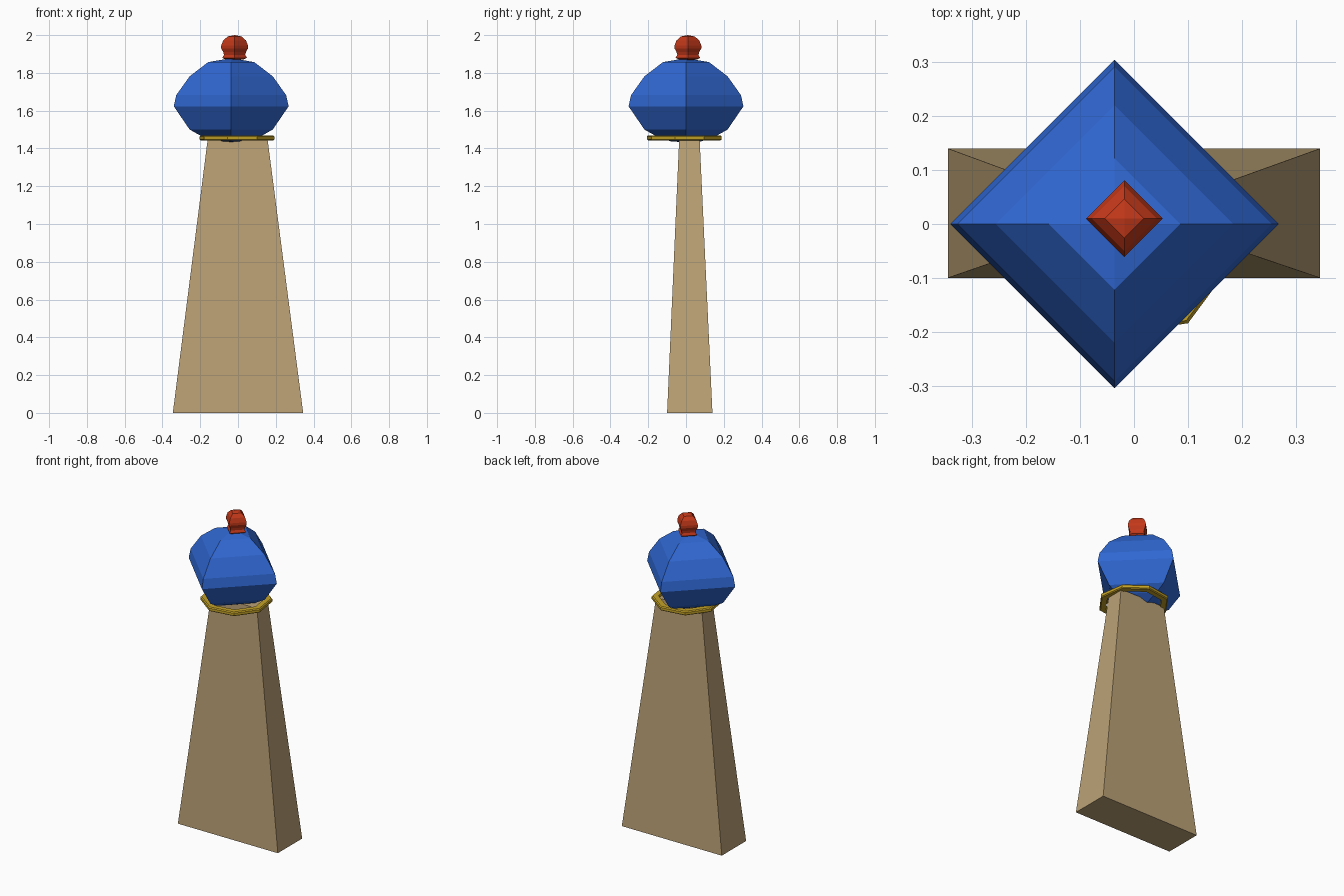
import bpy, bmesh
from math import cos, sin, pi, radians

if "Cube" in bpy.data.objects:
    bpy.data.objects.remove(bpy.data.objects["Cube"])


def material(name, color):
    m = bpy.data.materials.new(name)
    m.diffuse_color = (*color, 1)
    m.use_nodes = True
    m.node_tree.nodes["Principled BSDF"].inputs["Base Color"].default_value = m.diffuse_color
    return m


def finish(name, bm, mat):
    bmesh.ops.recalc_face_normals(bm, faces=bm.faces)
    mesh = bpy.data.meshes.new(name)
    bm.to_mesh(mesh)
    bm.free()
    mesh.materials.append(mat)
    ob = bpy.data.objects.new(name, mesh)
    bpy.context.collection.objects.link(ob)
    return ob


def lathe(name, profile, sides, centre, mat, turn=0.0, closed=False):
    """Faceted turning of (radius, z) points; radius 0 makes a pole."""
    bm = bmesh.new()
    rings = []
    for r, z in profile:
        n = 1 if r == 0 else sides
        rings.append([bm.verts.new((centre[0] + r * cos(turn + 2 * pi * i / sides),
                                    centre[1] + r * sin(turn + 2 * pi * i / sides), z))
                      for i in range(n)])
    pairs = list(zip(rings, rings[1:]))
    if closed:
        pairs.append((rings[-1], rings[0]))
    for a, b in pairs:
        for i in range(sides):
            j = (i + 1) % sides
            quad = [a[i % len(a)], a[j % len(a)], b[j % len(b)], b[i % len(b)]]
            bm.faces.new(list(dict.fromkeys(quad)))
    return finish(name, bm, mat)


stone = material("stone", (0.50, 0.36, 0.18))
gold = material("gold", (0.55, 0.36, 0.02))
blue = material("blue", (0.03, 0.14, 0.66))
red = material("red", (0.55, 0.04, 0.01))

# Tapered tower: a cube with its top and bottom rectangles set
bm = bmesh.new()
bmesh.ops.create_cube(bm, size=2)
for v in bm.verts:
    if v.co.z < 0:
        v.co = (v.co.x * 0.345, 0.02 + v.co.y * 0.12, 0)
    else:
        v.co = (-0.002 + v.co.x * 0.158, 0.018 + v.co.y * 0.054, 1.452)
finish("tower", bm, stone)

# Eight-sided collar, open in the middle
lathe("collar", [(0.165, 1.443), (0.198, 1.443), (0.204, 1.448), (0.204, 1.463),
                 (0.198, 1.469), (0.165, 1.469)],
      8, (-0.005, -0.009), gold, radians(-59), closed=True)

# Four-sided onion dome
lathe("dome", [(0, 1.433), (0.08, 1.437), (0.156, 1.464), (0.22, 1.50), (0.304, 1.623),
               (0.291, 1.682), (0.22, 1.782), (0.122, 1.857), (0, 1.878)],
      4, (-0.036, 0), blue)

# Four-sided finial with a small flared foot
lathe("finial", [(0, 1.865), (0.05, 1.872), (0.065, 1.88), (0.056, 1.895), (0.06, 1.91),
                 (0.071, 1.93), (0.071, 1.945), (0.06, 1.972), (0.036, 1.993), (0, 2.0)],
      4, (-0.018, 0.01), red)
